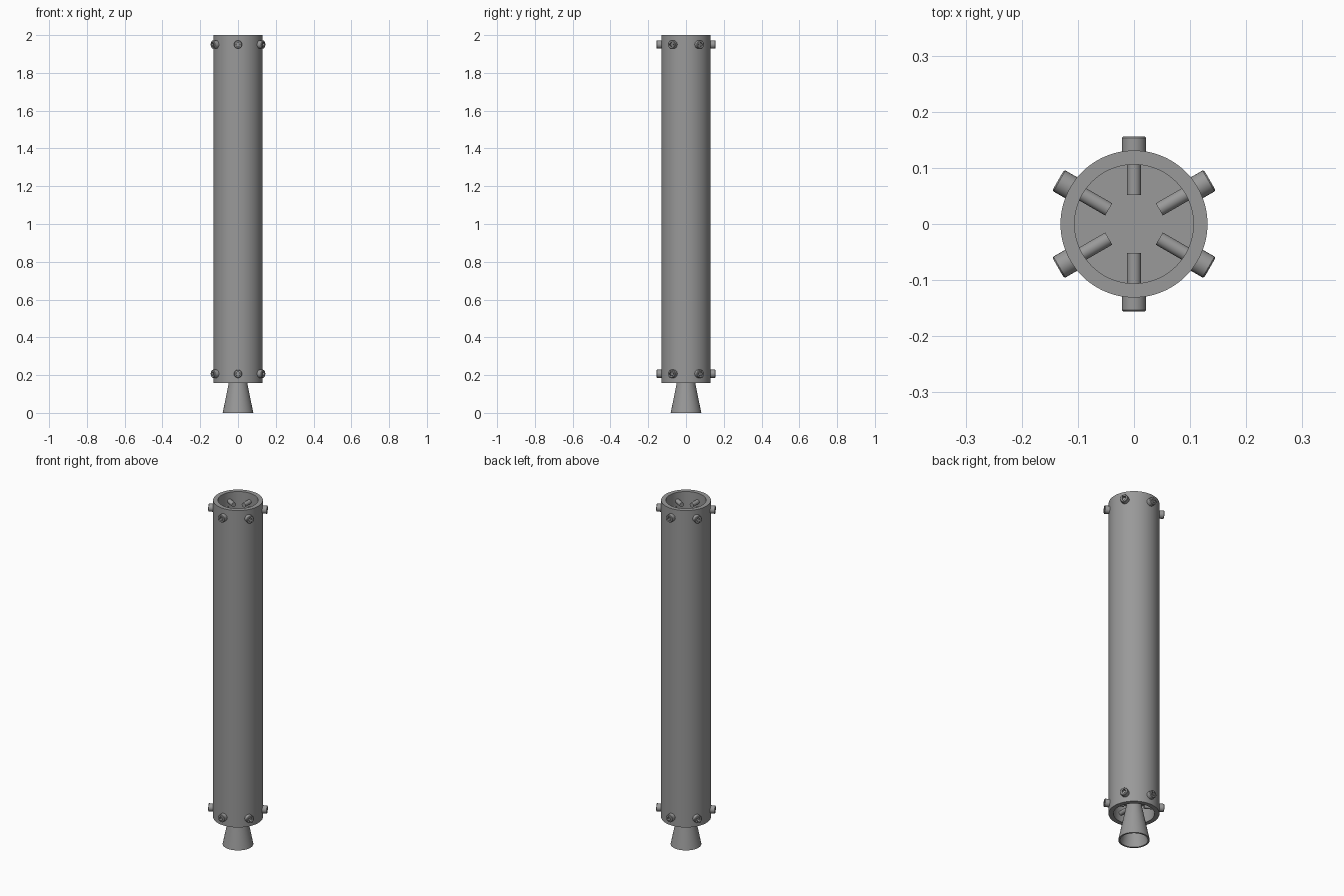
import bpy, math
from mathutils import Matrix, Vector

if "Cube" in bpy.data.objects:
    bpy.data.objects.remove(bpy.data.objects["Cube"])

grey = bpy.data.materials.new("steel grey")
grey.diffuse_color = (0.32, 0.32, 0.32, 1)
grey.use_nodes = True
grey.node_tree.nodes["Principled BSDF"].inputs["Base Color"].default_value = grey.diffuse_color


def lathe(name, profile, sides, matrix=Matrix(), closed=False):
    """Spin a (radius, z) profile around z; radius 0 makes a single pole vertex."""
    verts, rings, faces = [], [], []
    for r, z in profile:
        n = 1 if r == 0 else sides
        rings.append([len(verts) + i for i in range(n)])
        verts += [matrix @ Vector((r * math.cos(2 * math.pi * i / n),
                                   r * math.sin(2 * math.pi * i / n), z)) for i in range(n)]
    pairs = list(zip(rings, rings[1:]))
    if closed:
        pairs.append((rings[-1], rings[0]))
    for a, b in pairs:
        for i in range(sides):
            j = (i + 1) % sides
            f = [a[i % len(a)], a[j % len(a)], b[j % len(b)], b[i % len(b)]]
            faces.append(list(dict.fromkeys(f)))
    mesh = bpy.data.meshes.new(name)
    mesh.from_pydata(verts, [], faces)
    mesh.materials.append(grey)
    obj = bpy.data.objects.new(name, mesh)
    bpy.context.collection.objects.link(obj)
    bpy.context.view_layer.objects.active = obj
    obj.select_set(True)
    bpy.ops.object.shade_smooth_by_angle(angle=math.radians(30))
    obj.select_set(False)
    return obj


# Open-ended tube casing
lathe("casing_tube", [(0.131, 0.157), (0.131, 2.0), (0.106, 2.0), (0.106, 0.157)], 96, closed=True)

# Closures inside both ends
for name, z0, z1 in (("upper_bulkhead", 1.86, 1.90), ("lower_bulkhead", 0.26, 0.30)):
    lathe(name, [(0, z0), (0.1065, z0), (0.1065, z1), (0, z1)], 64)

# Hollow exhaust nozzle running up to the lower bulkhead
lathe("nozzle", [(0.081, 0), (0.028, 0.262), (0, 0.262), (0, 0.25),
                 (0.021, 0.25), (0.072, 0)], 64, closed=True)

# Radial socket-head bolts, six per end
for level, z in (("lower", 0.207), ("upper", 1.95)):
    for k in range(6):
        angle = math.radians(30 + 60 * k)
        m = (Matrix.Translation((0, 0, z)) @ Matrix.Rotation(angle, 4, 'Z')
             @ Matrix.Rotation(math.pi / 2, 4, 'Y'))
        lathe(f"{level}_bolt_shank_{k}", [(0, 0.052), (0.0125, 0.052), (0.0125, 0.135)], 24, m)
        lathe(f"{level}_bolt_head_{k}",
              [(0.0125, 0.129), (0.0215, 0.129), (0.0215, 0.1535), (0.019, 0.156), (0.0125, 0.156)], 24, m)
        # hexagonal socket with its rim plate
        lathe(f"{level}_bolt_socket_{k}", [(0.0135, 0.1561), (0.0115, 0.1561),
                                           (0.0115, 0.143), (0, 0.143)], 6, m)
